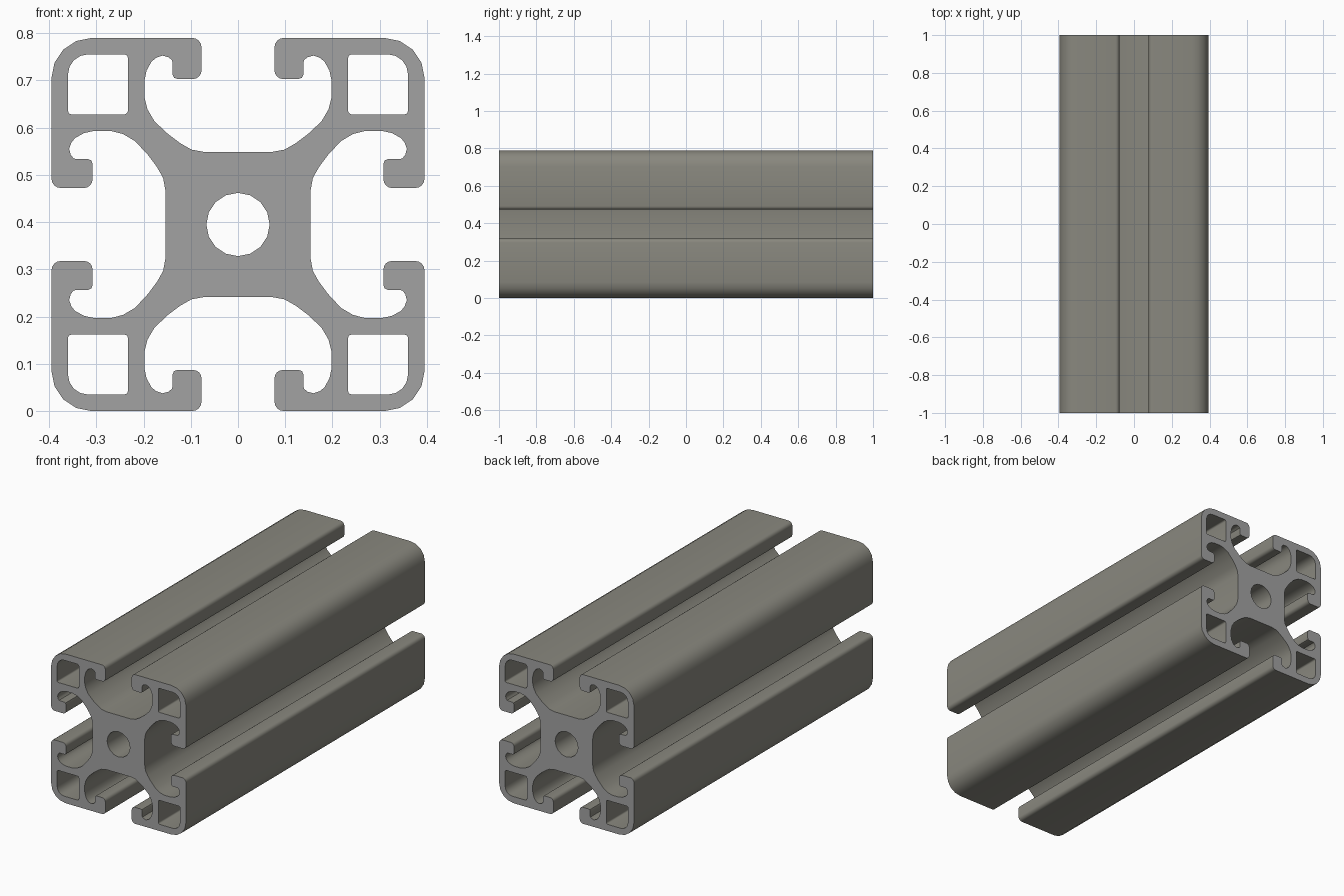
import bpy, bmesh, math

if "Cube" in bpy.data.objects:
    bpy.data.objects.remove(bpy.data.objects["Cube"])

HALF = 0.395      # half width of the square profile
LENGTH = 2.0


def arc(cx, cy, r, a0, a1, n):
    """Points on an arc, angles in degrees."""
    return [(cx + r * math.cos(math.radians(a0 + (a1 - a0) * i / n)),
             cy + r * math.sin(math.radians(a0 + (a1 - a0) * i / n))) for i in range(n + 1)]


def turn(points, k):
    """Rotate a point list clockwise by k quarter turns."""
    for _ in range(k):
        points = [(y, -x) for x, y in points]
    return points


def material(name, rgb):
    m = bpy.data.materials.new(name)
    m.diffuse_color = (*rgb, 1.0)
    m.use_nodes = True
    m.node_tree.nodes["Principled BSDF"].inputs["Base Color"].default_value = m.diffuse_color
    return m


# One eighth of the outline: slot floor, slot wall, hooked lip, outer corner
eighth = [(.071, .1535), (.0985, .1585), (.1215, .1715), (.147, .1905),
          (.1765, .218), (.1915, .2435), (.198, .269), (.198, .305),
          (.1935, .326), (.183, .345), (.173, .353), (.16, .3575),
          (.147, .354), (.140, .348), (.1385, .342), (.1385, .3175),
          (.1355, .3105), (.128, .308)]
eighth += arc(.0952, .326, .018, 270, 180, 4)       # lip, inner rounding
eighth += arc(.0972, .375, .020, 180, 90, 4)        # lip, outer rounding
eighth += arc(.31, .31, .085, 90, 67.5, 1)          # outer corner, half
quarter = eighth + [(.31 + .085 * math.sqrt(.5),) * 2] + [(y, x) for x, y in reversed(eighth)]
outline = [p for k in range(4) for p in turn(quarter, k)]

# Hollow chamber in each corner, and the central bore
lo, hi, r, big = .233, .360, .008, .042
chamber = (arc(lo + r, lo + r, r, 180, 270, 3) + arc(hi - r, lo + r, r, 270, 360, 3)
           + arc(hi - big, hi - big, big, 0, 90, 4) + arc(lo + r, hi - r, r, 90, 180, 3))
bore = arc(0, 0, .067, 0, 360, 16)[:-1]
loops = [outline, bore] + [turn(chamber, k) for k in range(4)]

# Fill the cross-section and extrude it along y
bm = bmesh.new()
edges = []
for loop in loops:
    vs = [bm.verts.new((x, -LENGTH / 2, z + HALF)) for x, z in loop]
    edges += [bm.edges.new((vs[i - 1], vs[i])) for i in range(len(vs))]
bmesh.ops.triangle_fill(bm, use_beauty=True, use_dissolve=False, edges=edges, normal=(0, -1, 0))
res = bmesh.ops.extrude_face_region(bm, geom=bm.faces[:], use_keep_orig=True)
top = [g for g in res["geom"] if isinstance(g, bmesh.types.BMVert)]
bmesh.ops.translate(bm, verts=top, vec=(0, LENGTH, 0))
bmesh.ops.recalc_face_normals(bm, faces=bm.faces[:])

# Cut ends are neutral grey, extruded sides warm grey
for f in bm.faces:
    f.material_index = 1 if abs(f.normal.y) > 0.5 else 0

mesh = bpy.data.meshes.new("slotted_rail")
bm.to_mesh(mesh)
bm.free()
mesh.materials.append(material("warm grey metal", (.25, .245, .21)))
mesh.materials.append(material("cut end grey", (.36, .36, .36)))
rail = bpy.data.objects.new("slotted_rail", mesh)
bpy.context.collection.objects.link(rail)
bpy.context.view_layer.objects.active = rail
rail.select_set(True)
bpy.ops.object.shade_smooth_by_angle(angle=math.radians(35))
